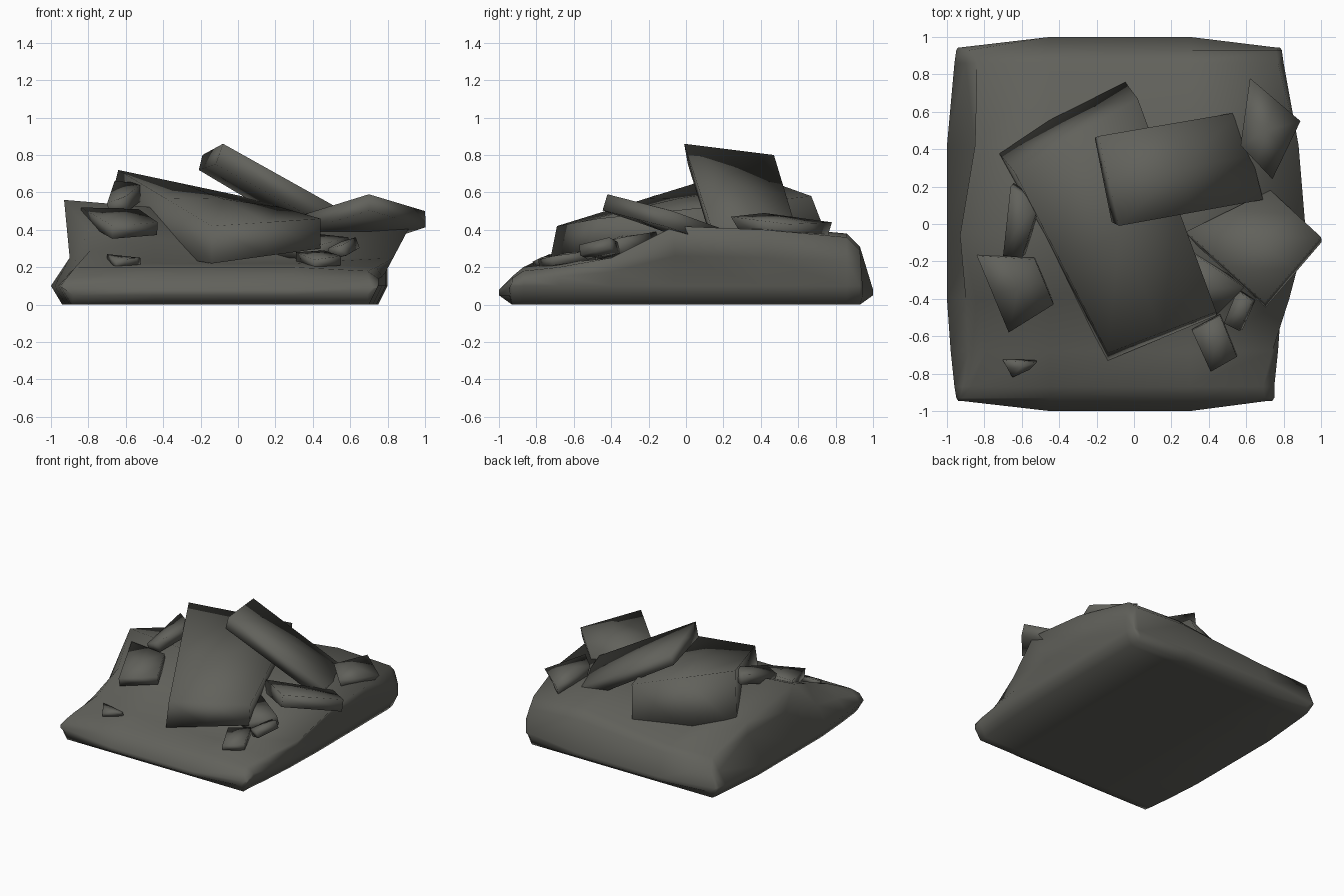
import bpy
import bmesh
from mathutils import Vector

if "Cube" in bpy.data.objects:
    bpy.data.objects.remove(bpy.data.objects["Cube"], do_unlink=True)

# One dark stone colour for the whole pile
STONE_COLOUR = (0.12, 0.12, 0.105, 1.0)
stone = bpy.data.materials.new("dark_grey_stone")
stone.use_nodes = True
stone.diffuse_color = STONE_COLOUR
shader = stone.node_tree.nodes["Principled BSDF"]
shader.inputs["Base Color"].default_value = STONE_COLOUR
shader.inputs["Roughness"].default_value = 0.9


def finish(name, bm):
    """Turn a bmesh into a softly shaded stone object."""
    bmesh.ops.recalc_face_normals(bm, faces=bm.faces[:])
    mesh = bpy.data.meshes.new(name)
    bm.to_mesh(mesh)
    bm.free()
    for polygon in mesh.polygons:
        polygon.use_smooth = True
    mesh.materials.append(stone)
    obj = bpy.data.objects.new(name, mesh)
    bpy.context.collection.objects.link(obj)
    return obj


def slab(name, top, thickness=0.08, bottom=None, bulge=0.015, steps=2):
    """A four-cornered slab with slightly pillowed broad faces.
    The top corners run anticlockwise seen from above."""
    top = [Vector(corner) for corner in top]
    normal = (top[2] - top[0]).cross(top[3] - top[1]).normalized()
    if bottom:
        bottom = [Vector(corner) for corner in bottom]
    else:
        bottom = [corner - normal * thickness for corner in top]

    bm = bmesh.new()
    layers = []
    for corners, direction in ((top, normal), (bottom, -normal)):
        a, b, c, d = corners
        layer = {}
        for i in range(steps + 1):
            for j in range(steps + 1):
                u, v = i / steps, j / steps
                point = a.lerp(b, u).lerp(d.lerp(c, u), v)
                swell = bulge * 16 * u * (1 - u) * v * (1 - v)
                layer[i, j] = bm.verts.new(point + direction * swell)
        for i in range(steps):
            for j in range(steps):
                bm.faces.new((layer[i, j], layer[i + 1, j],
                              layer[i + 1, j + 1], layer[i, j + 1]))
        layers.append(layer)

    # Side walls join the rims of the two broad faces
    span = range(steps)
    rim = [(i, 0) for i in span] + [(steps, j) for j in span]
    rim += [(steps - i, steps) for i in span] + [(0, steps - j) for j in span]
    upper, lower = layers
    for here, there in zip(rim, rim[1:] + rim[:1]):
        bm.faces.new((upper[here], upper[there], lower[there], lower[here]))
    return finish(name, bm)


def mound(name, rows):
    """Loft closed cross-sections from front to back into the rubble base."""
    bm = bmesh.new()
    rings = []
    for (y, floor, low_left, left, left_z, mid_left_z, mid_right_z,
         right, right_z, low_right) in rows:
        end = abs(y) > 0.95
        lip = min(0.1, left_z)
        # The tall part of the left side is hollowed under its rim
        dent = (-0.85, 0.31) if left_z > 0.4 else (
            (low_left + left) / 2, (lip + left_z) / 2)
        side_z = (lip + right_z) / 2
        section = [
            (low_left + 0.06, floor), (low_left, lip), dent, (left, left_z),
            (-0.45, mid_left_z), (0.3, mid_right_z), (right, right_z),
            (low_right, side_z), (low_right, lip), (low_right - 0.05, floor),
            (0.3, floor), (-0.45, floor)]
        ring = []
        for x, z in section:
            outer = end and abs(x + 0.08) > 0.6
            ring.append(bm.verts.new((x, y * (0.945 if outer else 1), z)))
        rings.append(ring)
    count = len(rings[0])
    for front, back in zip(rings, rings[1:]):
        for k in range(count):
            n = (k + 1) % count
            bm.faces.new((front[k], front[n], back[n], back[k]))
    # Narrow end caps, bridged from top edge to bottom edge
    for ring in (rings[0], rings[-1]):
        bm.faces.new(ring[0:4])
        bm.faces.new(ring[6:10])
        bm.faces.new((ring[0], ring[3], ring[4], ring[11]))
        bm.faces.new((ring[11], ring[4], ring[5], ring[10]))
        bm.faces.new((ring[10], ring[5], ring[6], ring[9]))
    return finish(name, bm)


# Base: low at the front, flaring out at both sides, rounded at the back
mound("rubble_base", [
    (-1.0, 0.05, -0.94, -0.93, 0.09, 0.08, 0.08, 0.72, 0.09, 0.74),
    (-0.93, 0, -0.95, -0.91, 0.15, 0.15, 0.15, 0.7, 0.14, 0.75),
    (-0.87, 0, -0.96, -0.87, 0.2, 0.2, 0.2, 0.69, 0.18, 0.75),
    (-0.68, 0, -0.98, -0.79, 0.29, 0.22, 0.22, 0.74, 0.2, 0.77),
    (-0.4, 0, -1, -0.8, 0.4, 0.35, 0.25, 0.83, 0.25, 0.79),
    (-0.06, 0, -1, -0.93, 0.56, 0.52, 0.42, 0.92, 0.42, 0.8),
    (0.42, 0, -1, -0.85, 0.41, 0.34, 0.42, 0.88, 0.4, 0.8),
    (0.86, 0, -0.96, -0.84, 0.29, 0.29, 0.38, 0.77, 0.36, 0.8),
    (0.93, 0, -0.95, -0.88, 0.23, 0.25, 0.31, 0.76, 0.29, 0.79),
    (1.0, 0.05, -0.94, -0.92, 0.09, 0.08, 0.08, 0.75, 0.09, 0.78),
])

# Thick central block sloping down to the front
slab("central_block",
     [(-0.14, -0.69, 0.42), (0.44, -0.47, 0.46), (0.02, 0.67, 0.58),
      (-0.64, 0.28, 0.72)],
     bottom=[(-0.14, -0.73, 0.22), (0.44, -0.49, 0.3), (-0.07, 0.79, 0.27),
             (-0.74, 0.4, 0.32)], bulge=0.02)

# Long slab leaning over the block, its low end to the side
slab("leaning_slab",
     [(-0.08, -0.01, 0.86), (0.69, 0.13, 0.43), (0.57, 0.6, 0.37),
      (-0.19, 0.47, 0.8)],
     bottom=[(-0.12, 0.01, 0.75), (0.64, 0.14, 0.33), (0.53, 0.59, 0.28),
             (-0.21, 0.46, 0.72)])

# Flat slab that sticks out beyond the base
slab("overhanging_slab",
     [(0.28, -0.04, 0.46), (0.7, -0.42, 0.59), (1, -0.07, 0.5), (0.73, 0.18, 0.41)],
     thickness=0.09)

slab("back_stone",
     [(0.57, 0.42, 0.49), (0.74, 0.24, 0.47), (0.89, 0.55, 0.43), (0.62, 0.78, 0.44)],
     bottom=[(0.59, 0.44, 0.38), (0.73, 0.3, 0.37), (0.82, 0.53, 0.35),
             (0.62, 0.75, 0.34)])

# Smaller stones on the side shoulder
slab("shoulder_stone",
     [(-0.67, -0.58, 0.42), (-0.43, -0.43, 0.44), (-0.53, -0.19, 0.51),
      (-0.84, -0.17, 0.52)], thickness=0.07)
slab("propped_stone",
     [(-0.7, -0.17, 0.54), (-0.6, -0.18, 0.58), (-0.51, 0.1, 0.65),
      (-0.66, 0.2, 0.66)], thickness=0.08, bulge=0.01)

# Loose fragments near the front
slab("wedged_stone",
     [(0.2, -0.4, 0.33), (0.44, -0.49, 0.32), (0.59, -0.34, 0.36),
      (0.32, -0.16, 0.39)], thickness=0.08)
slab("front_fragment",
     [(0.41, -0.79, 0.24), (0.55, -0.71, 0.26), (0.46, -0.49, 0.29),
      (0.31, -0.57, 0.28)], thickness=0.05, bulge=0.01)
slab("tilted_fragment",
     [(0.48, -0.53, 0.3), (0.56, -0.57, 0.32), (0.63, -0.41, 0.36),
      (0.55, -0.36, 0.33)], thickness=0.06, bulge=0.01)
slab("front_chip",
     [(-0.65, -0.82, 0.23), (-0.56, -0.78, 0.25), (-0.52, -0.74, 0.25),
      (-0.7, -0.73, 0.27)], thickness=0.04, bulge=0.005)
